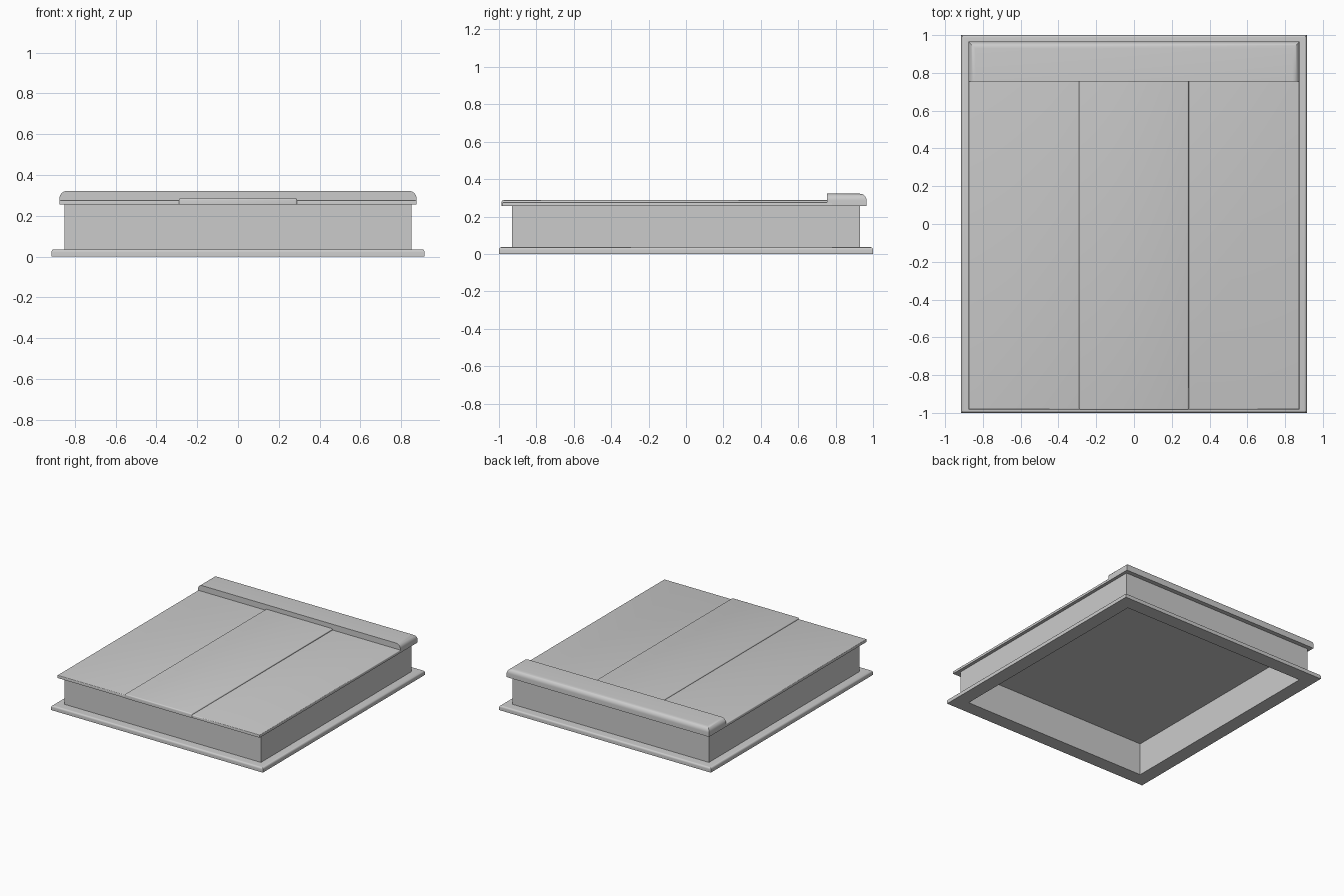
import bpy, bmesh, math

if "Cube" in bpy.data.objects:
    bpy.data.objects.remove(bpy.data.objects["Cube"])


def finish(name, bm):
    bmesh.ops.recalc_face_normals(bm, faces=bm.faces[:])
    me = bpy.data.meshes.new(name)
    bm.to_mesh(me)
    bm.free()
    ob = bpy.data.objects.new(name, me)
    bpy.context.collection.objects.link(ob)
    bpy.context.view_layer.objects.active = ob
    ob.select_set(True)
    bpy.ops.object.shade_smooth_by_angle(angle=math.radians(35))
    ob.select_set(False)
    return ob


def ring(name, profile):
    """Rectangular frame: closed profile of (half x, half y, z)."""
    bm = bmesh.new()
    loops = [[bm.verts.new((sx * hx, sy * hy, z))
              for sx, sy in ((-1, -1), (1, -1), (1, 1), (-1, 1))]
             for hx, hy, z in profile]
    for a, b in zip(loops, loops[1:] + loops[:1]):
        for i in range(4):
            j = (i + 1) % 4
            bm.faces.new((a[i], a[j], b[j], b[i]))
    return finish(name, bm)


def block(name, lo, hi, radius=0, pick=None, segments=5):
    """Box between two corners; pick chooses the edges to round by midpoint."""
    bm = bmesh.new()
    bmesh.ops.create_cube(bm, size=1)
    for v in bm.verts:
        v.co = [(l + h) / 2 + c * (h - l) for c, l, h in zip(v.co, lo, hi)]
    if pick:
        edges = [e for e in bm.edges
                 if pick(sum((v.co for v in e.verts), e.verts[0].co * 0) / 2)]
        bmesh.ops.bevel(bm, geom=edges, offset=radius, offset_type='OFFSET',
                        segments=segments, profile=0.5, affect='EDGES')
    return finish(name, bm)


# Base flange with rounded outer top edge
R, TOP = 0.014, 0.036
arc = [(0.915 - R + R * math.cos(a), 1.0 - R + R * math.cos(a),
        TOP - R + R * math.sin(a)) for a in [i * math.pi / 10 for i in range(6)]]
ring("base_flange", [(0.805, 0.89, 0), (0.915, 1.0, 0)] + arc + [(0.805, 0.89, TOP)])

# Upright walls
ring("curb_walls", [(0.805, 0.89, 0.036), (0.85, 0.93, 0.036),
                    (0.85, 0.93, 0.256), (0.805, 0.89, 0.256)])

# Lid panels: two sides and a slightly raised centre
for side, s in (("left", -1), ("right", 1)):
    xs = sorted((s * 0.288, s * 0.875))
    block("lid_panel_" + side, (xs[0], -0.982, 0.255), (xs[1], 0.78, 0.277),
          0.006, lambda c, s=s: c.z > 0.27 and (c.y < -0.9 or s * c.x > 0.8), 3)
block("lid_panel_centre", (-0.29, -0.986, 0.255), (0.29, 0.78, 0.287), 0.009,
      lambda c: c.z > 0.27 and (abs(c.x) > 0.2 or c.y < -0.9), 3)

# Rear hood bar, rounded at the back and ends
block("hood_bar", (-0.875, 0.755, 0.255), (0.875, 0.965, 0.322), 0.036,
      lambda c: c.z > 0.3 and (abs(c.x) > 0.8 or c.y > 0.95), 7)
